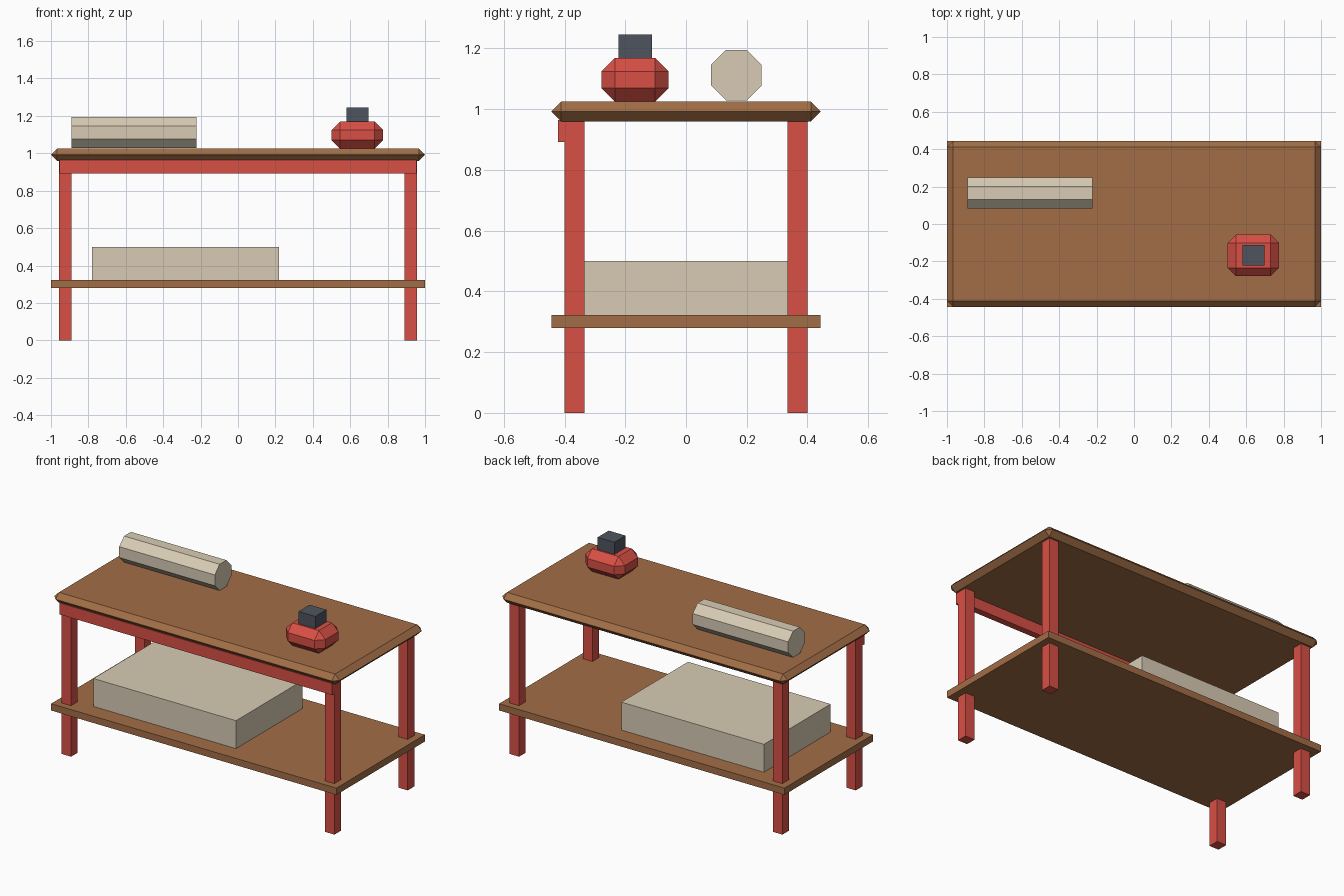
import bpy
import bmesh
import math
from mathutils import Matrix, Vector

default = bpy.data.objects.get("Cube")
if default:
    bpy.data.objects.remove(default, do_unlink=True)


def make_material(name, rgb):
    mat = bpy.data.materials.new(name)
    mat.use_nodes = True
    color = (*rgb, 1.0)
    mat.diffuse_color = color
    mat.node_tree.nodes["Principled BSDF"].inputs["Base Color"].default_value = color
    return mat


wood = make_material("brown wood", (0.36, 0.155, 0.062))
red = make_material("red paint", (0.69, 0.08, 0.06))
cream = make_material("cream paper", (0.69, 0.60, 0.46))
slate = make_material("dark slate", (0.078, 0.089, 0.112))


def add_object(name, bm, mat):
    mesh = bpy.data.meshes.new(name)
    bm.to_mesh(mesh)
    bm.free()
    mesh.materials.append(mat)
    obj = bpy.data.objects.new(name, mesh)
    bpy.context.collection.objects.link(obj)
    return obj


def box(name, low, high, mat, chamfer=0.0):
    """Box between two corners, with optional flat chamfers."""
    low, high = Vector(low), Vector(high)
    bm = bmesh.new()
    bmesh.ops.create_cube(bm, size=1.0)
    bmesh.ops.scale(bm, vec=high - low, verts=bm.verts)
    bmesh.ops.translate(bm, vec=(low + high) / 2, verts=bm.verts)
    obj = add_object(name, bm, mat)
    if chamfer:
        mod = obj.modifiers.new("chamfer", "BEVEL")
        mod.width = chamfer
        mod.segments = 1
        mod.limit_method = "NONE"
    return obj


# Table top and lower shelf
box("table_top", (-1, -0.443, 0.96), (1, 0.443, 1.025), wood, 0.032)
box("lower_shelf", (-1, -0.443, 0.28), (1, 0.443, 0.323), wood)

# Four square legs
for side, sx in (("left", 1), ("right", -1)):
    for end, sy in (("front", -1), ("back", 1)):
        cx, cy, half = sx * 0.923, sy * 0.367, 0.033
        box(f"{end}_{side}_leg", (cx - half, cy - half, 0),
            (cx + half, cy + half, 0.97), red)

# Rail under the front edge
box("front_rail", (-0.955, -0.421, 0.892), (0.955, -0.38, 0.965), red)

# Storage box on the shelf
box("storage_box", (-0.78, -0.334, 0.323), (0.22, 0.334, 0.50), cream)

# Eight-sided paper roll
apothem = 0.083
bm = bmesh.new()
bmesh.ops.create_cone(bm, cap_ends=True, segments=8, depth=0.67,
                      radius1=apothem / math.cos(math.pi / 8),
                      radius2=apothem / math.cos(math.pi / 8))
turn = Matrix.Rotation(math.pi / 2, 4, "Y") @ Matrix.Rotation(math.pi / 8, 4, "Z")
bm.transform(Matrix.Translation((-0.556, 0.166, 1.112)) @ turn)
# Keep flats facing sideways whatever the starting angle of the circle
add_object("paper_roll", bm, cream)

# Ink pot with a square stopper
box("ink_pot", (0.5, -0.279, 1.025), (0.776, -0.057, 1.169), red, 0.045)
box("ink_stopper", (0.58, -0.223, 1.15), (0.698, -0.112, 1.246), slate)
